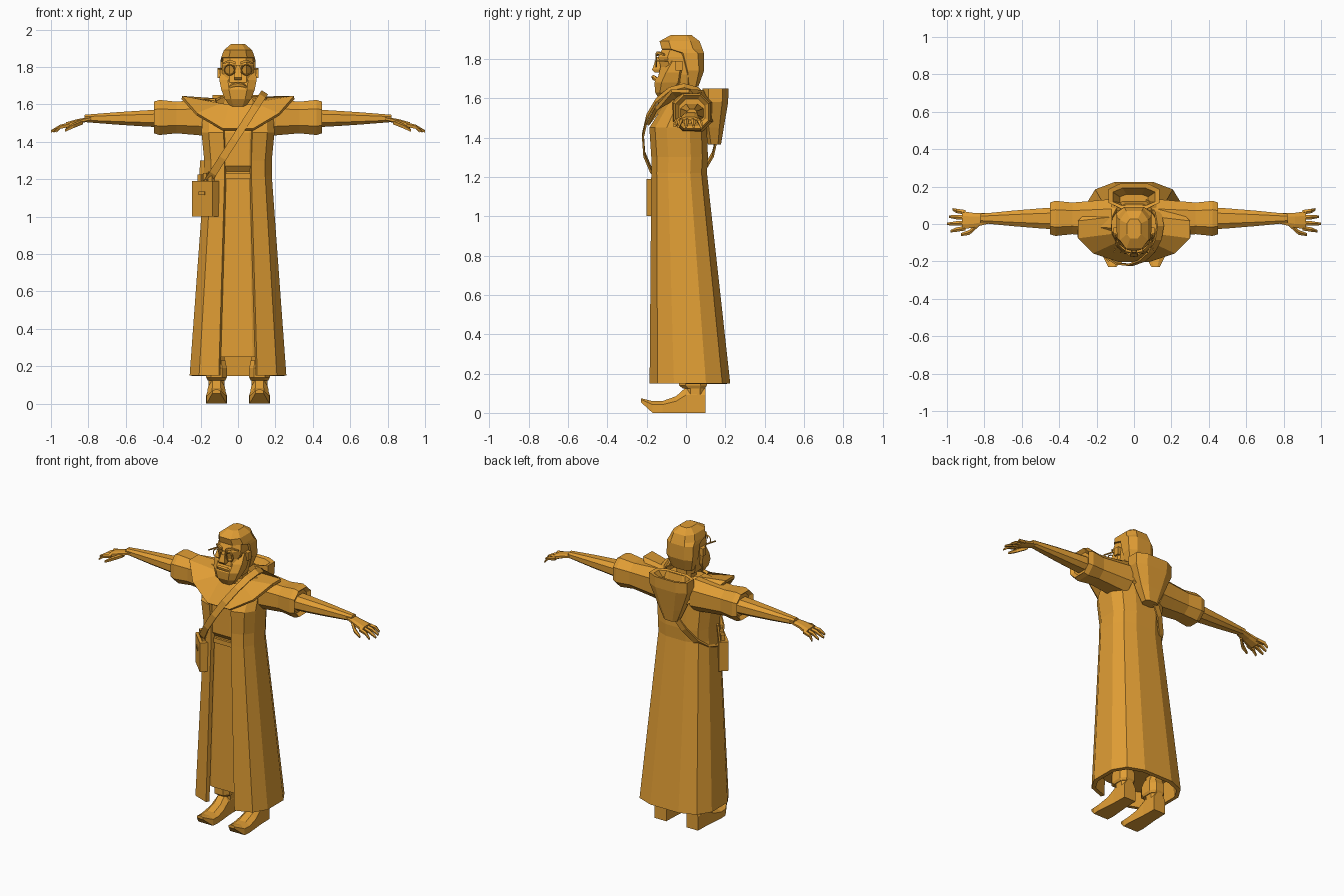
import bpy, bmesh, math
from mathutils import Vector, Matrix

if "Cube" in bpy.data.objects:
    bpy.data.objects.remove(bpy.data.objects["Cube"])

gold = bpy.data.materials.new("golden_ochre")
gold.use_nodes = True
gold.diffuse_color = (.75, .34, .035, 1)
gold.node_tree.nodes["Principled BSDF"].inputs["Base Color"].default_value = gold.diffuse_color


def finish(name, bm, mirror=False, thickness=0):
    """Turn a bmesh into a named object, optionally mirrored left to right or given cloth thickness."""
    mesh = bpy.data.meshes.new(name)
    bm.to_mesh(mesh)
    bm.free()
    mesh.materials.append(gold)
    part = bpy.data.objects.new(name, mesh)
    bpy.context.collection.objects.link(part)
    if thickness:
        cloth = part.modifiers.new("cloth", "SOLIDIFY")
        cloth.thickness = thickness
    if mirror:
        part.modifiers.new("mirror", "MIRROR").use_mirror_merge = False


def loft(name, rings, closed=True, caps=True, **options):
    """Skin a list of rings that all have the same number of points."""
    bm = bmesh.new()
    rows = [[bm.verts.new(point) for point in ring] for ring in rings]
    count = len(rows[0])
    for low, high in zip(rows, rows[1:]):
        for i in range(count if closed else count - 1):
            j = (i + 1) % count
            bm.faces.new((low[i], low[j], high[j], high[i]))
    if caps:
        bm.faces.new(rows[0])
        bm.faces.new(rows[-1])
        bmesh.ops.recalc_face_normals(bm, faces=bm.faces)
    finish(name, bm, **options)


def soft_power(value, power):
    return math.copysign(abs(value) ** power, value)


def ring(z, half_width, front, back, sides=12, power=.7, x=0):
    """Rounded box outline at one height, starting just left of the front middle."""
    middle, depth = (front + back) / 2, (back - front) / 2
    points = []
    for i in range(sides):
        angle = math.tau * (i + .5) / sides - math.pi / 2
        points.append((x + half_width * soft_power(math.cos(angle), power),
                       middle + depth * soft_power(math.sin(angle), power), z))
    return points


def stack(name, *levels, sides=12, x=0, **options):
    """Loft of outlines; each level is height, half width, front and back."""
    loft(name, [ring(*level, sides=sides, x=x) for level in levels], **options)


def limb(name, path, radii, flat=1, sides=8):
    """Mirrored sideways tube; flat squeezes its height."""
    rings = []
    for (x, y, z), radius in zip(path, radii):
        outline = ring(0, radius, -radius * flat, radius * flat, sides, power=.8)
        rings.append([(x, y + across, z + up) for across, up, _ in outline])
    loft(name, rings, mirror=True)


def box(name, size, centre, turn=0, tilt=0, mirror=False):
    bm = bmesh.new()
    bmesh.ops.create_cube(bm, size=1)
    bm.transform(Matrix.Translation(centre) @ Matrix.Rotation(turn, 4, "Z")
                 @ Matrix.Rotation(tilt, 4, "X") @ Matrix.Diagonal((*size, 1)))
    finish(name, bm, mirror=mirror)


# Long coat, open down the front
stack("coat", (.15, .265, -.19, .23), (1.22, .185, -.18, .11), (1.3, .185, -.18, .115),
      (1.45, .2, -.19, .11), (1.59, .19, -.1, .11), closed=False, caps=False, thickness=.025)

# Inner robe, bloused over a belt
stack("inner_robe", (.25, .2, -.165, .17), (1.24, .15, -.15, .06), (1.27, .15, -.175, .07),
      (1.45, .16, -.175, .08), (1.6, .12, -.09, .08))
stack("robe_belt", (1.2, .16, -.165, .07), (1.23, .16, -.165, .07))

# Shoulder cape, its hem rising to a point over each sleeve
CAPE_WIDTH = .31
hem = [(x, y, 1.46 + .2 * abs(x / CAPE_WIDTH) ** 2.2)
       for x, y, _ in ring(0, CAPE_WIDTH, -.21, .15, power=1)]
neckline = [(x, y, 1.625 + y / 5) for x, y, _ in ring(0, .12, -.125, .11)]
loft("cape", [hem, neckline], caps=False, thickness=.018)

# Hood hanging behind, hollow at the top
stack("hood", (1.365, .05, .11, .18), (1.45, .09, .09, .195), (1.58, .145, .08, .218),
      (1.65, .145, .08, .22), (1.645, .12, .095, .195), (1.58, .08, .1, .16), sides=8)

# Sleeves with hollow cuffs, then arms and hands
limb("sleeve", [(x, .03, 1.53) for x in (.12, .22, .33, .42, .45, .43)], (.11, .1, .09, .1, .09, .07))
limb("arm", [(x, .03, 1.525) for x in (.38, .5, .65, .82)], (.065, .057, .044, .026), flat=.8)
limb("palm", [(.78, .03, 1.525), (.86, .02, 1.507), (.92, .02, 1.487)], (.03, .042, .052), flat=.35)
for k, (finger, reach) in enumerate(zip(("index", "middle", "ring", "little"), (.98, 1, .99, .97))):
    spread = k - 1.5
    root, tip = .02 + .028 * spread, .02 + .039 * spread
    limb(finger + "_finger", [(.9, root, 1.49), (.95, (root + tip) / 2, 1.48), (reach, tip, 1.455)],
         (.013, .012, .007), sides=5)
limb("thumb", [(.83, 0, 1.505), (.88, -.045, 1.485), (.925, -.057, 1.46)], (.014, .014, .008), sides=5)

# Legs, cuffs and turned-up shoes
LEG_X = .115
stack("leg", (.08, .045, .0, .095), (.5, .045, .0, .095), sides=8, x=LEG_X, mirror=True)
stack("leg_cuff", (.125, .05, -.02, .1), (.14, .058, -.04, .11), (.19, .058, -.04, .11),
      (.23, .05, -.01, .09), sides=8, x=LEG_X, mirror=True)


def shoe_section(y, half, sole, top):
    """Flat sole, upright sides and a narrower top."""
    shoulder = sole + (top - sole) * .7
    corners = [(half, sole), (half, shoulder), (half * .45, top)]
    return [(LEG_X + x, y, z) for x, z in corners] + [(LEG_X - x, y, z) for x, z in reversed(corners)]


loft("shoe", [shoe_section(*s) for s in (
    (.1, .042, 0, .13), (0, .045, 0, .13), (-.05, .05, 0, .085),
    (-.12, .056, 0, .06), (-.17, .053, 0, .06), (-.23, .022, .055, .075))], mirror=True)

# Neck, head, hair and beard
stack("neck", (1.56, .055, -.06, .05), (1.7, .055, -.06, .05), sides=8)
stack("head", (1.63, .07, -.12, .05), (1.72, .09, -.145, .06), (1.76, .09, -.135, .07),
      (1.81, .09, -.147, .07), (1.87, .08, -.115, .06), sides=8)
stack("hair", (1.66, .075, 0, .065), (1.74, .1, -.02, .095), (1.83, .1, -.05, .095),
      (1.85, .095, -.13, .09), (1.89, .08, -.14, .075), (1.922, .04, -.08, .03), sides=8)
stack("beard", (1.59, .045, -.135, -.08), (1.63, .075, -.16, -.05), (1.68, .095, -.165, 0),
      (1.73, .105, -.135, 0), (1.79, .1, -.09, 0), sides=8)

# Face
stack("nose", (1.73, .022, -.165, -.11), (1.745, .028, -.18, -.11), (1.81, .012, -.155, -.11), sides=4)
limb("moustache", [(0, -.165, 1.707), (.03, -.158, 1.702), (.06, -.135, 1.682)], (.012, .012, .005), sides=5)
limb("eyebrow", [(.014, -.148, 1.822), (.045, -.14, 1.832), (.08, -.11, 1.82)], (.009, .009, .005), sides=4)
box("ear", (.02, .035, .05), (.1, -.035, 1.765), mirror=True)

# Round spectacles
for side in (-1, 1):
    bpy.ops.mesh.primitive_torus_add(major_segments=10, minor_segments=4, major_radius=.028, minor_radius=.004,
                                     location=(side * .045, -.152, 1.785), rotation=(math.pi / 2, 0, 0))
    rim = bpy.context.object
    rim.name = "left_spectacle_rim" if side > 0 else "right_spectacle_rim"
    rim.data.materials.append(gold)
box("spectacle_bridge", (.034, .006, .006), (0, -.156, 1.79))
box("spectacle_arm", (.006, .12, .007), (.09, -.095, 1.79), turn=.3, mirror=True)

# Shoulder strap, a flat band in a tilted loop around the chest
centre, rise, forward = Vector((-.02, -.03, 1.41)), Vector((.16, .02, .25)), Vector((0, -.19, 0))
across = rise.cross(forward).normalized() * .02
band = []
for i in range(17):
    angle = math.tau * i / 16
    spoke = rise * math.cos(angle) + forward * math.sin(angle)
    inner, outer = centre + spoke * .97, centre + spoke * 1.02
    band.append([inner - across, inner + across, outer + across, outer - across])
loft("bag_strap", band, caps=False)

# Satchel on the right hip, turned outwards, with raised flap and contents
TURN = -math.pi / 4


def bag_part(name, size, offset, tilt=0):
    place = Vector((-.17, -.125, 1.095)) + Matrix.Rotation(TURN, 3, "Z") @ Vector(offset)
    box(name, size, place, TURN, tilt)


bag_part("satchel", (.155, .06, .19), (0, 0, 0))
bag_part("satchel_flap", (.145, .012, .11), (0, .028, .15), tilt=-.1)
bag_part("satchel_clasp", (.045, .008, .02), (0, -.032, .03))
for k in range(3):
    bag_part("bag_scroll", (.028, .024, .05 + .015 * k), (.04 * (k - 1), 0, .105))
